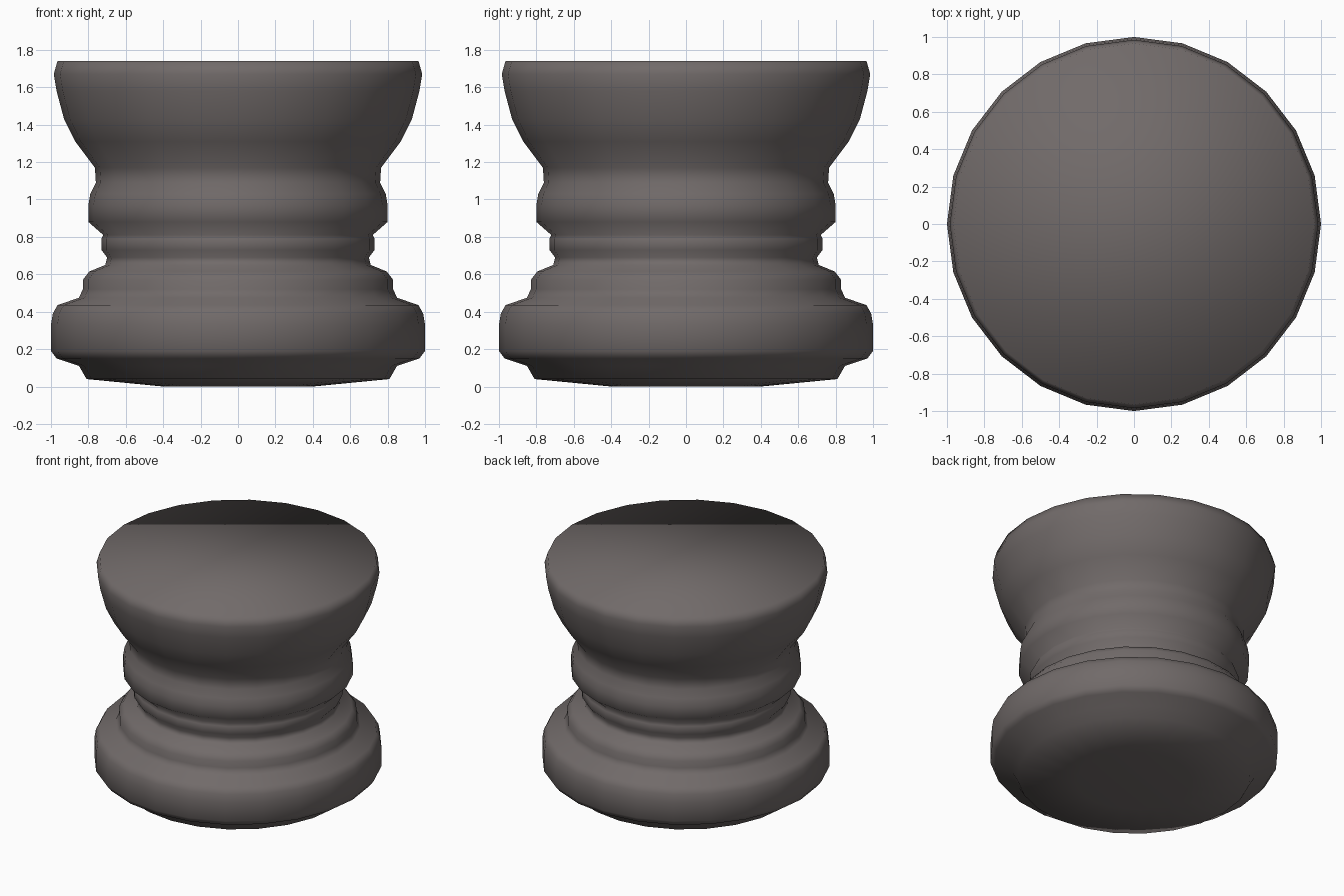
import bpy
import bmesh
from math import cos, sin, tau

cube = bpy.data.objects.get("Cube")
if cube:
    bpy.data.objects.remove(cube, do_unlink=True)

SIDES = 24

# Stone colour
stone = bpy.data.materials.new("warm_grey_stone")
stone.use_nodes = True
colour = (0.165, 0.145, 0.142, 1)
stone.diffuse_color = colour
bsdf = stone.node_tree.nodes["Principled BSDF"]
bsdf.inputs["Base Color"].default_value = colour
bsdf.inputs["Roughness"].default_value = 0.8

# Profile as (radius, height), from the underside to the rim
underside = [(0.4, 0), (0.81, 0.04), (0.85, 0.11)]
plinth = [(0.97, 0.15), (1, 0.19), (1, 0.33), (0.99, 0.39), (0.965, 0.435)]
step = [(0.85, 0.475), (0.83, 0.52), (0.83, 0.57), (0.795, 0.615), (0.71, 0.65)]
neck = [(0.7, 0.69), (0.73, 0.73), (0.73, 0.79), (0.72, 0.81)]
collar = [(0.8, 0.88), (0.8, 0.97), (0.79, 1.03), (0.76, 1.09), (0.765, 1.17)]
bowl = [(0.87, 1.31), (0.93, 1.43), (0.97, 1.58), (0.985, 1.67), (0.965, 1.74)]
profile = underside + plinth + step + neck + collar + bowl

# Turned pedestal: rings bridged by quads, closed at both ends
bm = bmesh.new()
rings = [[bm.verts.new((r * cos(tau * i / SIDES), r * sin(tau * i / SIDES), z))
          for i in range(SIDES)] for r, z in profile]
for low, high in zip(rings, rings[1:]):
    for i in range(SIDES):
        j = (i + 1) % SIDES
        bm.faces.new((low[i], low[j], high[j], high[i]))
bm.faces.new(rings[-1])
bm.faces.new(rings[0][::-1])
for face in bm.faces:
    face.smooth = True

mesh = bpy.data.meshes.new("pedestal")
bm.to_mesh(mesh)
bm.free()
mesh.materials.append(stone)
pedestal = bpy.data.objects.new("pedestal", mesh)
bpy.context.collection.objects.link(pedestal)
